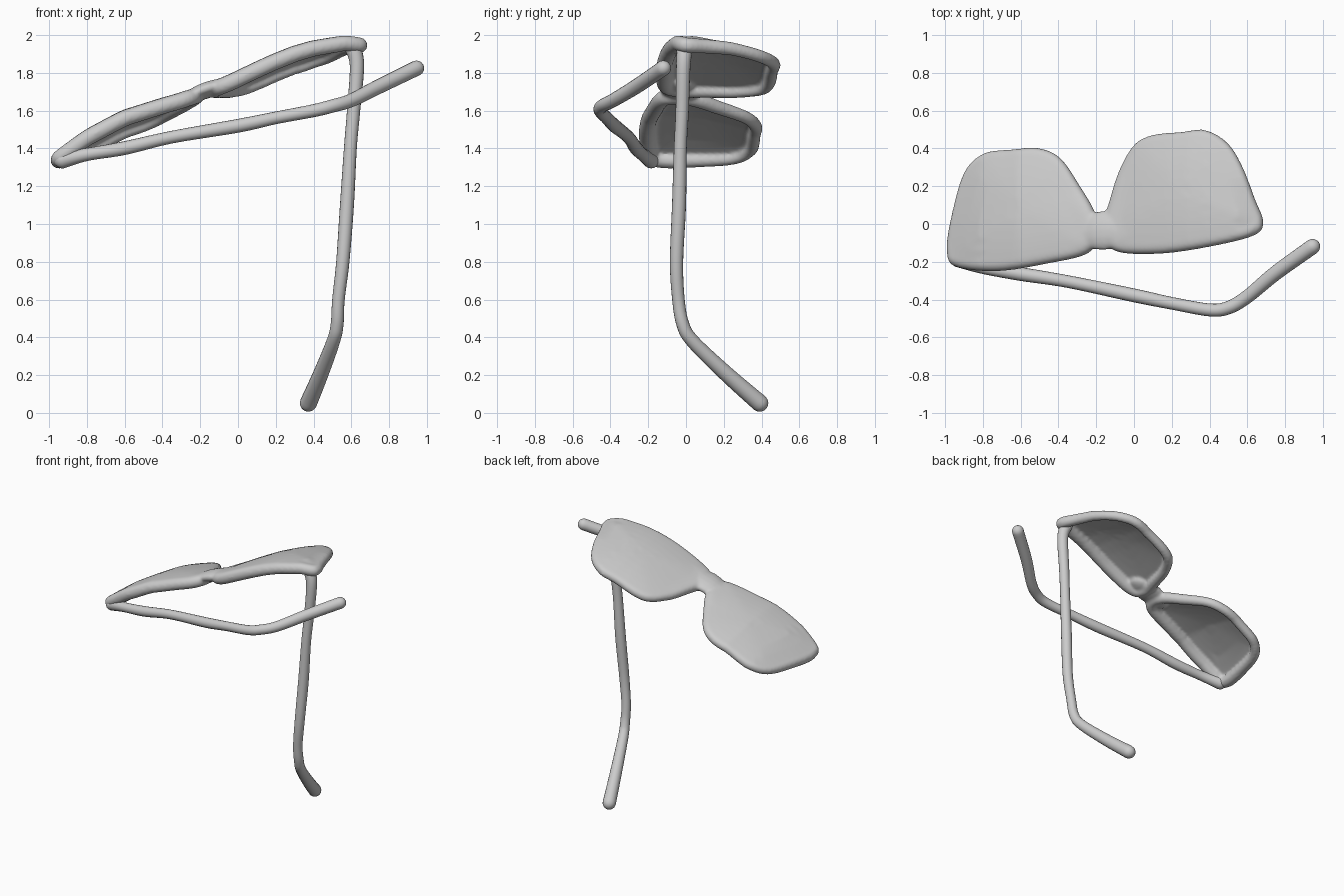
import bpy, bmesh, math
from mathutils import Vector

if "Cube" in bpy.data.objects:
    bpy.data.objects.remove(bpy.data.objects["Cube"])

NORMAL = Vector((-0.36, 0.13, 1.0)).normalized()   # outward side of the front

BROW = [(-1.0, 1.31), (-0.93, 1.365), (-0.8, 1.455), (-0.6, 1.56), (-0.4, 1.625), (-0.3, 1.655),
        (-0.2, 1.695), (-0.05, 1.745), (0.1, 1.815), (0.2, 1.86), (0.3, 1.9), (0.4, 1.93),
        (0.57, 1.96), (0.7, 1.945)]


def front_point(x, y):
    """Point on the curved front sheet of the glasses."""
    z = BROW[-1][1]
    for (x0, z0), (x1, z1) in zip(BROW, BROW[1:]):
        if x <= x1:
            z = z0 + (z1 - z0) * (x - x0) / (x1 - x0)
            break
    t = (y + 0.10 - 0.1 * x) / 0.6
    return Vector((x, y, z - 0.06 * t - 0.035 * t * abs(t)))


def spline(pts, steps, closed=False):
    """Catmull-Rom through tuples of any length."""
    n, out = len(pts), []
    for i in range(n if closed else n - 1):
        ids = [i - 1, i, i + 1, i + 2]
        ids = [k % n if closed else min(max(k, 0), n - 1) for k in ids]
        for s in range(steps):
            t = s / steps
            out.append(tuple(0.5 * (2 * b + (c - a) * t + (2 * a - 5 * b + 4 * c - d) * t * t
                                    + (3 * b - a - 3 * c + d) * t ** 3)
                             for a, b, c, d in zip(*(pts[k] for k in ids))))
    if not closed:
        out.append(tuple(pts[-1]))
    return out


def finish(name, bm):
    bmesh.ops.recalc_face_normals(bm, faces=bm.faces[:])
    mesh = bpy.data.meshes.new(name)
    bm.to_mesh(mesh)
    bm.free()
    for p in mesh.polygons:
        p.use_smooth = True
    ob = bpy.data.objects.new(name, mesh)
    bpy.context.collection.objects.link(ob)
    return ob


def add_tube(bm, path, ref, closed=False, flat=1.0, sides=16):
    """Round tube along (x, y, z, radius) points, with domed ends when open."""
    n = len(path)
    pos = [Vector(p[:3]) for p in path]
    rings = []
    for i, p in enumerate(path):
        a = pos[i - 1] if closed or i > 0 else pos[0]
        b = pos[(i + 1) % n] if closed or i < n - 1 else pos[-1]
        rings.append((pos[i], (b - a).normalized(), p[3]))
    if not closed:
        dome = [math.radians(d) for d in (22, 45, 65, 82)]
        c0, d0, r0 = rings[0]
        c1, d1, r1 = rings[-1]
        rings = ([(c0 - d0 * r0 * math.sin(a), d0, r0 * math.cos(a)) for a in reversed(dome)] + rings
                 + [(c1 + d1 * r1 * math.sin(a), d1, r1 * math.cos(a)) for a in dome])
    loops = []
    for c, d, r in rings:
        u = (ref - d * ref.dot(d)).normalized()
        v = d.cross(u)
        loops.append([bm.verts.new(c + u * r * flat * math.cos(2 * math.pi * k / sides)
                                   + v * r * math.sin(2 * math.pi * k / sides)) for k in range(sides)])
    m = len(loops)
    for i in range(m if closed else m - 1):
        A, B = loops[i], loops[(i + 1) % m]
        for k in range(sides):
            j = (k + 1) % sides
            bm.faces.new((A[k], A[j], B[j], B[k]))
    if not closed:
        bm.faces.new(loops[0])
        bm.faces.new(loops[-1])


def temple(name, pts, ref):
    bm = bmesh.new()
    add_tube(bm, spline(pts, 8), ref)
    finish(name, bm)


def add_lens_and_rim(bm, outline):
    """Clockwise outline in plan; rim tube plus a thin domed sheet flush with its outer side."""
    r = 0.04
    pts = [Vector(p) for p in spline(outline, 6, True)]
    n = len(pts)
    centre = sum(pts, Vector((0, 0))) / n
    inset, rim = [], []
    for i, p in enumerate(pts):
        d = (pts[(i + 1) % n] - pts[i - 1]).normalized()
        q = p + Vector((d.y, -d.x)) * r
        inset.append(q)
        rr = r + 0.003 - 0.009 * min(max((q.y + 0.1) / 0.4, 0), 1)     # slimmer away from the brow
        rim.append((*(front_point(*q) + NORMAL * (r - rr)), rr))
    add_tube(bm, rim, NORMAL, True)

    def sheet(q, s, h):
        return bm.verts.new(front_point(*q) + NORMAL * (h + 0.018 * (1 - s * s)))

    top_mid, low_mid = (sheet(centre, 0, h) for h in (0.041, 0.007))
    prev = None
    for s in (0.2, 0.4, 0.6, 0.8, 1.0):
        flat = [centre.lerp(p, s) for p in inset]
        ring = [[sheet(q, s, h) for q in flat] for h in (0.041, 0.007)]
        for i in range(n):
            j = (i + 1) % n
            for k, mid in enumerate((top_mid, low_mid)):
                if prev:
                    bm.faces.new((prev[k][i], ring[k][i], ring[k][j], prev[k][j]))
                else:
                    bm.faces.new((mid, ring[k][i], ring[k][j]))
        prev = ring
    for i in range(n):
        j = (i + 1) % n
        bm.faces.new((prev[0][i], prev[1][i], prev[1][j], prev[0][j]))


# front: two lenses with rims and the bridge, fused into one smooth body
bm = bmesh.new()
add_lens_and_rim(bm, [(-0.99, -0.15), (-0.97, 0.03), (-0.905, 0.27), (-0.8, 0.377), (-0.65, 0.4),
                      (-0.5, 0.407), (-0.38, 0.35), (-0.28, 0.2), (-0.205, 0.06), (-0.19, -0.06),
                      (-0.25, -0.155), (-0.45, -0.205), (-0.72, -0.247), (-0.94, -0.225)])
add_lens_and_rim(bm, [(-0.13, 0.13), (-0.08, 0.29), (0.0, 0.425), (0.1, 0.477), (0.25, 0.493),
                      (0.38, 0.503), (0.5, 0.435), (0.58, 0.31), (0.645, 0.13), (0.685, 0.01),
                      (0.635, -0.06), (0.4, -0.118), (0.13, -0.155), (-0.1, -0.14), (-0.165, -0.03)])
bridge = [(-0.23, -0.045, 0.09), (-0.2, -0.04, 0.1), (-0.17, -0.036, 0.105), (-0.13, -0.035, 0.105),
          (-0.1, -0.04, 0.095)]
add_tube(bm, [(*(front_point(x, y) + NORMAL * 0.01), r) for x, y, r in spline(bridge, 4)],
         NORMAL, flat=0.4)
front = finish("front_frame", bm)
remesh = front.modifiers.new("fuse", "REMESH")
remesh.mode = "VOXEL"
remesh.voxel_size = 0.01
remesh.use_smooth_shade = True
smooth = front.modifiers.new("soften", "SMOOTH")
smooth.factor = 0.5
smooth.iterations = 6

# right temple, hanging down and hooking back
temple("right_temple", [(0.605, -0.005, 1.94, 0.043), (0.63, -0.014, 1.84, 0.038),
                        (0.612, -0.02, 1.6, 0.035), (0.595, -0.03, 1.4, 0.034),
                        (0.577, -0.037, 1.1, 0.037), (0.555, -0.05, 0.8, 0.035),
                        (0.532, -0.04, 0.6, 0.033), (0.525, -0.017, 0.47, 0.034),
                        (0.505, 0.035, 0.38, 0.036), (0.44, 0.21, 0.21, 0.041),
                        (0.373, 0.39, 0.052, 0.046)], Vector((1, 0, 0)))

# left temple, half folded across
temple("left_temple", [(-0.93, -0.185, 1.338, 0.044), (-0.8, -0.23, 1.368, 0.034),
                       (-0.6, -0.265, 1.402, 0.036), (-0.35, -0.305, 1.46, 0.033),
                       (0.0, -0.378, 1.52, 0.036), (0.2, -0.42, 1.562, 0.033),
                       (0.4, -0.455, 1.6, 0.034), (0.5, -0.443, 1.625, 0.035),
                       (0.6, -0.385, 1.655, 0.036), (0.75, -0.26, 1.73, 0.039),
                       (0.945, -0.12, 1.825, 0.041)], Vector((0, 0, 1)))
